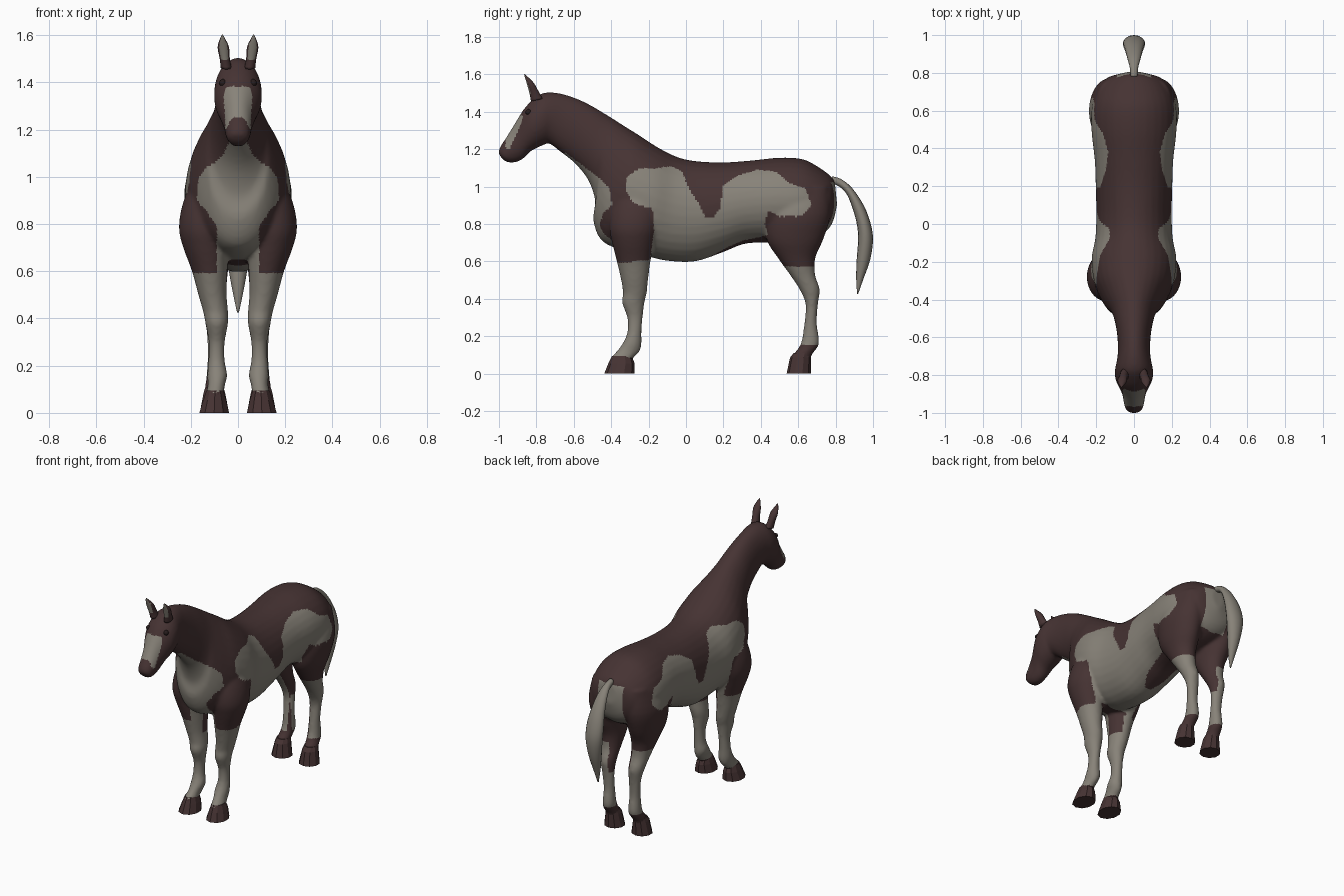
import bpy, bmesh, math
from mathutils import Vector


def material(name, rgb):
    m = bpy.data.materials.new(name)
    m.diffuse_color = (*rgb, 1)
    return m


BROWN = material("dark brown coat", (0.061, 0.033, 0.033))
LIGHT = material("light grey coat", (0.245, 0.225, 0.19))
EYE = material("eye black", (0.02, 0.012, 0.012))


def spline(rows, sub):
    """Catmull-Rom interpolation of rows of numbers."""
    out = []
    for i in range(len(rows) - 1):
        p = [Vector(rows[min(max(j, 0), len(rows) - 1)]) for j in range(i - 1, i + 3)]
        for s in range(sub):
            t = s / sub
            out.append(0.5 * (2 * p[1] + (p[2] - p[0]) * t
                              + (2 * p[0] - 5 * p[1] + 4 * p[2] - p[3]) * t * t
                              + (3 * p[1] - p[0] - 3 * p[2] + p[3]) * t ** 3))
    return out + [Vector(rows[-1])]


def loft(bm, rows, xc=0.0, sides=32, sub=4):
    """Closed skin over oval rings; row = (y, z of one edge, y, z of the other, half width, x offset)."""
    rows = [tuple(r) + (0.0,) * (6 - len(r)) for r in rows]
    rings = []
    for ya, za, yb, zb, w, xo in (spline(rows, sub) if sub > 1 else rows):
        ring = []
        for k in range(sides):
            a = 2 * math.pi * (k + 0.5) / sides
            c, s = math.cos(a), math.sin(a)
            ring.append(bm.verts.new((xc + xo + w * c,
                                      (ya + yb) / 2 + (ya - yb) / 2 * s,
                                      (za + zb) / 2 + (za - zb) / 2 * s)))
        rings.append(ring)
    faces = [bm.faces.new(rings[0]), bm.faces.new(rings[-1])]
    for a, b in zip(rings, rings[1:]):
        for k in range(sides):
            n = (k + 1) % sides
            faces.append(bm.faces.new((a[k], a[n], b[n], b[k])))
    bmesh.ops.recalc_face_normals(bm, faces=faces)


def make(name, bm, mats, smooth=True):
    me = bpy.data.meshes.new(name)
    bm.to_mesh(me)
    bm.free()
    for m in mats:
        me.materials.append(m)
    for p in me.polygons:
        p.use_smooth = smooth
    ob = bpy.data.objects.new(name, me)
    bpy.context.collection.objects.link(ob)
    return ob


def leg_rows(rows, side):
    """Rows (z, front y, back y, inner x, outer x) to loft rings."""
    return [(f, z, b, z, (o - i) / 2, side * (o + i) / 2) for z, f, b, i, o in rows]


# torso, neck and head: top edge, bottom edge, half width, from rump to muzzle
TRUNK = [
    (.795, 1.03, .808, .90, .04), (.77, 1.06, .78, .80, .14), (.70, 1.11, .72, .74, .195),
    (.62, 1.148, .60, .70, .225), (.50, 1.155, .48, .70, .225), (.35, 1.14, .32, .695, .208),
    (.20, 1.13, .20, .65, .203), (.05, 1.137, .05, .60, .20), (-.05, 1.16, -.10, .603, .205),
    (-.15, 1.21, -.22, .63, .225), (-.25, 1.275, -.36, .665, .212), (-.33, 1.325, -.455, .715, .175),
    (-.40, 1.37, -.495, .82, .138), (-.45, 1.40, -.485, .92, .118), (-.50, 1.43, -.52, 1.03, .103),
    (-.57, 1.465, -.59, 1.12, .09), (-.65, 1.493, -.67, 1.185, .085), (-.71, 1.503, -.73, 1.23, .09),
    (-.775, 1.497, -.755, 1.225, .10), (-.83, 1.455, -.80, 1.205, .10), (-.87, 1.41, -.835, 1.185, .085),
    (-.92, 1.33, -.875, 1.145, .063), (-.96, 1.265, -.92, 1.128, .055), (-.995, 1.21, -.96, 1.132, .045),
    (-1.003, 1.18, -.985, 1.15, .022)]
FRONT_LEG = [
    (1.0, -.36, -.16, .05, .19), (.88, -.40, -.14, .04, .236), (.78, -.41, -.15, .04, .25),
    (.70, -.395, -.17, .04, .232), (.60, -.37, -.19, .045, .195), (.50, -.347, -.203, .048, .168),
    (.43, -.337, -.21, .042, .148), (.38, -.342, -.222, .042, .138), (.30, -.314, -.232, .056, .124),
    (.22, -.314, -.238, .056, .126), (.16, -.34, -.238, .045, .13), (.12, -.37, -.248, .055, .128),
    (.08, -.405, -.285, .06, .135), (.04, -.40, -.30, .07, .13)]
HIND_LEG = [
    (1.0, .48, .76, .06, .20), (.85, .43, .772, .02, .238), (.72, .43, .735, .03, .222),
    (.62, .49, .692, .04, .19), (.53, .555, .69, .05, .167), (.45, .607, .715, .055, .152),
    (.37, .64, .705, .058, .137), (.265, .632, .70, .06, .128), (.16, .614, .712, .055, .133),
    (.10, .575, .672, .06, .14), (.04, .57, .66, .065, .135)]

bm = bmesh.new()
loft(bm, TRUNK)
for side in (1, -1):
    loft(bm, leg_rows(FRONT_LEG, side))
    loft(bm, leg_rows(HIND_LEG, side))
raw = make("horse_body", bm, [])

# fuse trunk and legs into one smooth skin
rem = raw.modifiers.new("fuse", 'REMESH')
rem.mode = 'VOXEL'
rem.voxel_size = 0.0105
smo = raw.modifiers.new("relax", 'SMOOTH')
smo.factor = 0.5
smo.iterations = 5
skin = bpy.data.meshes.new_from_object(raw.evaluated_get(bpy.context.evaluated_depsgraph_get()))
raw.modifiers.clear()
raw.data = skin
skin.materials.clear()
skin.materials.append(BROWN)
skin.materials.append(LIGHT)

# coat patches as side-view outlines (y, z)
FLANK = [(-.32, .98), (-.315, 1.05), (-.25, 1.10), (-.18, 1.095), (-.08, 1.11), (-.02, 1.08), (.02, .98),
         (.06, .92), (.10, .84), (.14, .83), (.18, .88), (.19, .95), (.20, 1.01), (.28, 1.06), (.38, 1.09),
         (.48, 1.08), (.55, 1.02), (.64, .99), (.67, .90), (.62, .84), (.50, .84), (.44, .87), (.42, .80),
         (.44, .74), (.30, .71), (.22, .675), (.13, .625), (.06, .55), (-.20, .55), (-.17, .78), (-.18, .88),
         (-.28, .91)]
CHEST = [(-.64, 1.18), (-.55, 1.11), (-.47, 1.05), (-.41, .99), (-.395, .90), (-.44, .86), (-.46, .80),
         (-.45, .72), (-.40, .64), (-.60, .64), (-.80, 1.12)]
BLAZE = [(-.87, 1.38), (-.885, 1.33), (-.915, 1.26), (-.945, 1.20), (-.97, 1.21), (-.96, 1.25), (-1.05, 1.26),
         (-.95, 1.40)]


def inside(poly, y, z):
    hit = False
    for (y1, z1), (y2, z2) in zip(poly, poly[1:] + poly[:1]):
        if (z1 > z) != (z2 > z) and y < y1 + (z - z1) * (y2 - y1) / (z2 - z1):
            hit = not hit
    return hit


def is_light(c, n):
    x, y, z = abs(c.x), c.y, c.z
    inward = n.x * (1 if c.x > 0 else -1) < -0.5
    if any(inside(p, y, z) for p in (FLANK, CHEST, BLAZE)):
        return True
    if -.5 < y < -.1 and z < .8:                       # front legs
        if y < -.3 and x < .09 and z > .5:
            return True
        return .085 < z < .6 + .12 * (y + .28) and not (inward and z > .5)
    if y > .4 and z < .6:                              # hind legs
        return .155 < z < .575 and not (inward and (z > .38 or y < .65))
    return y > .74 and x < .09 and .74 < z < 1.02      # under the tail


for p in skin.polygons:
    p.use_smooth = True
    p.material_index = int(is_light(p.center, p.normal))

# hooves
for label, rows in (("front", [(0, -.437, -.275, .035, .167), (.055, -.415, -.275, .048, .15),
                               (.095, -.395, -.29, .06, .135)]),
                    ("hind", [(0, .538, .667, .035, .165), (.085, .556, .668, .052, .148),
                              (.11, .575, .668, .06, .14)])):
    for side, tag in ((1, "right"), (-1, "left")):
        bm = bmesh.new()
        loft(bm, leg_rows(rows, side), sides=10, sub=1)
        make(f"{label}_hoof_{tag}", bm, [BROWN], smooth=False)

# tail: outer edge, inner edge, half width
bm = bmesh.new()
loft(bm, [(.78, 1.055, .78, 1.015, .02), (.83, 1.04, .82, 1.00, .022), (.89, .99, .862, .955, .035),
          (.95, .90, .895, .87, .048), (.985, .81, .915, .79, .058), (1.0, .72, .92, .71, .056),
          (.985, .61, .912, .60, .04), (.95, .51, .91, .505, .022), (.92, .425, .915, .425, .004)], sides=14, sub=3)
make("tail", bm, [LIGHT])

# ears, light on the open front, and eyes
for side, tag in ((1, "right"), (-1, "left")):
    bm = bmesh.new()
    loft(bm, [(-.83, 1.455, -.765, 1.47, .024, side * .05), (-.837, 1.495, -.785, 1.505, .022, side * .056),
              (-.85, 1.545, -.81, 1.55, .025, side * .062), (-.86, 1.578, -.838, 1.58, .014, side * .065),
              (-.866, 1.602, -.864, 1.602, .002, side * .066)], sides=12, sub=3)
    ear = make("ear_" + tag, bm, [BROWN, LIGHT])
    for p in ear.data.polygons:
        p.material_index = int(p.normal.y < -0.6 and p.center.z > 1.49)
    bm = bmesh.new()
    bmesh.ops.create_uvsphere(bm, u_segments=12, v_segments=8, radius=0.016)
    bmesh.ops.translate(bm, verts=bm.verts, vec=(side * .064, -.842, 1.398))
    make("eye_" + tag, bm, [EYE])
